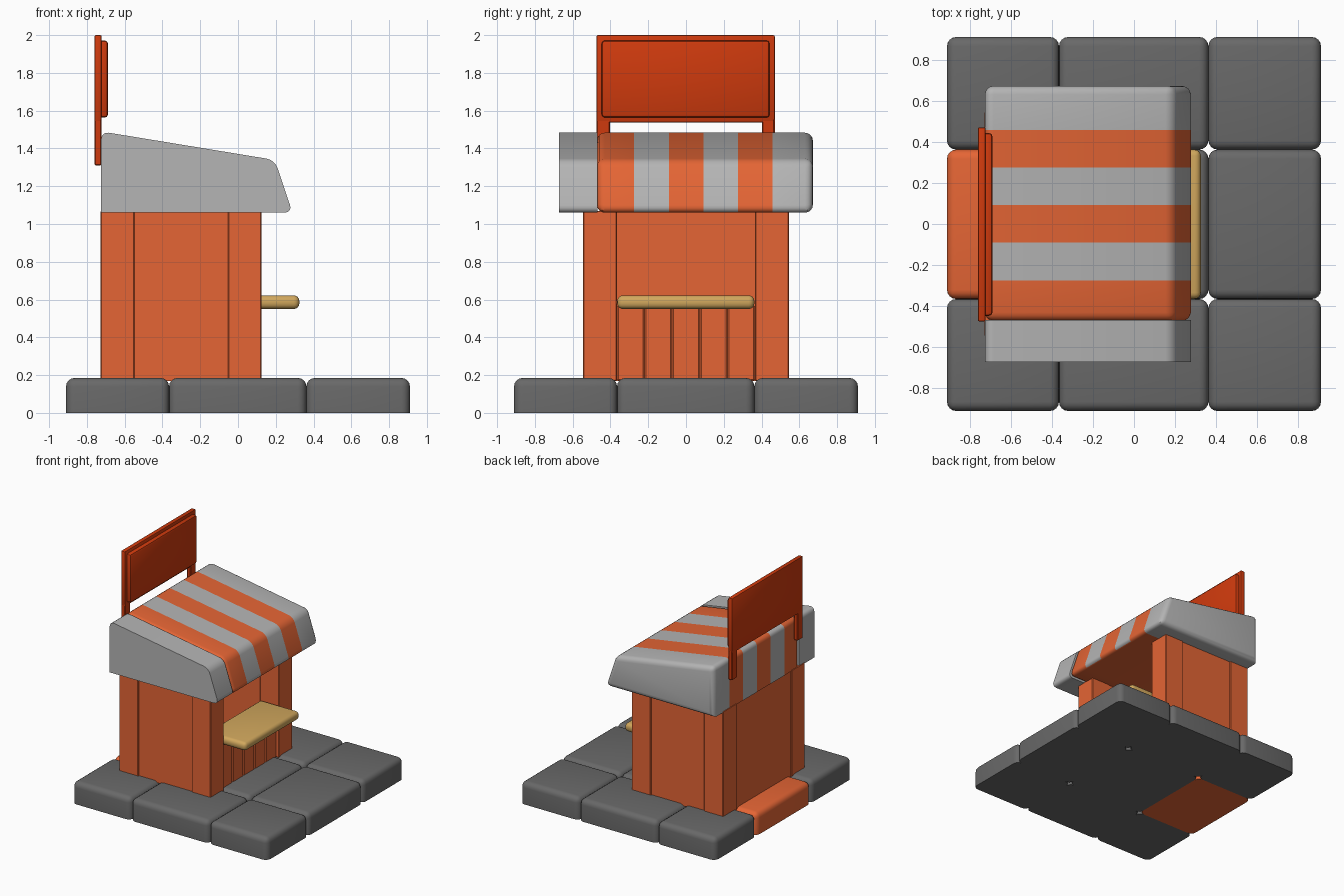
import bpy, bmesh
from mathutils import Vector

if "Cube" in bpy.data.objects:
    bpy.data.objects.remove(bpy.data.objects["Cube"])


def material(name, rgb):
    m = bpy.data.materials.new(name)
    m.diffuse_color = (*rgb, 1)
    m.use_nodes = True
    m.node_tree.nodes["Principled BSDF"].inputs["Base Color"].default_value = m.diffuse_color
    return m


ORANGE = material("orange", (0.78, 0.13, 0.035))
SIGN_RED = material("sign_red", (0.62, 0.042, 0.004))
WOOD = material("wood", (0.64, 0.39, 0.11))
DARK = material("dark_grey", (0.14, 0.14, 0.14))
LIGHT = material("light_grey", (0.46, 0.46, 0.46))


def finish(bm, name, mats):
    bmesh.ops.recalc_face_normals(bm, faces=bm.faces)
    me = bpy.data.meshes.new(name)
    bm.to_mesh(me)
    bm.free()
    for m in mats:
        me.materials.append(m)
    ob = bpy.data.objects.new(name, me)
    bpy.context.collection.objects.link(ob)
    bpy.ops.object.select_all(action='DESELECT')
    ob.select_set(True)
    bpy.context.view_layer.objects.active = ob
    bpy.ops.object.shade_smooth_by_angle(angle=0.6)
    return ob


def box(name, x, y, z, mat, bevel=0, segments=3, flat_bottom=False):
    bm = bmesh.new()
    bmesh.ops.create_cube(bm, size=1)
    for v in bm.verts:
        v.co = Vector([r[0] if c < 0 else r[1] for c, r in zip(v.co, (x, y, z))])
    if bevel:
        edges = [e for e in bm.edges
                 if not (flat_bottom and all(v.co.z < z[0] + 1e-4 for v in e.verts))]
        bmesh.ops.bevel(bm, geom=edges, offset=bevel, segments=segments,
                        profile=0.5, affect='EDGES', clamp_overlap=True)
    return finish(bm, name, [mat])


# Paving: three by three rounded slabs, the one at the rear in orange
cuts = [-0.91, -0.365, 0.362, 0.91]
for i in range(3):
    for j in range(3):
        box(f"paving_slab_{i}_{j}", cuts[i:i + 2], cuts[j:j + 2], (0, 0.185),
            ORANGE if (i, j) == (0, 1) else DARK, 0.045, 4, True)

# Corner posts and side walls
BOTTOM, TOP = 0.17, 1.07
for side, s in (("left", -1), ("right", 1)):
    outer = sorted((s * 0.365, s * 0.545))
    box(f"rear_post_{side}", (-0.728, -0.548), outer, (BOTTOM, TOP), ORANGE, 0.005, 1)
    box(f"front_post_{side}", (-0.052, 0.125), outer, (BOTTOM, TOP), ORANGE, 0.005, 1)
    box(f"side_wall_{side}", (-0.56, -0.04), sorted((s * 0.37, s * 0.535)),
        (BOTTOM, TOP), ORANGE)
box("rear_wall", (-0.718, -0.56), (-0.38, 0.38), (BOTTOM, TOP), ORANGE)

# Vertical planks below the serving counter
for i in range(5):
    y0 = -0.365 + i * 0.146
    box(f"counter_plank_{i}", (-0.03, 0.105), (y0, y0 + 0.146), (BOTTOM, 0.57),
        ORANGE, 0.008, 1)
box("serving_counter", (-0.045, 0.325), (-0.364, 0.362), (0.55, 0.622), WOOD, 0.03, 4)

# Awning: sloping profile extruded along y, then cut into stripes
PROFILE = [(-0.725, 1.06), (-0.725, 1.49), (0.195, 1.339), (0.289, 1.06)]
STRIPES = [-0.275, -0.09, 0.092, 0.275, 0.457]


def awning(name, y0, y1, round_ends, striped):
    bm = bmesh.new()
    face = bm.faces.new([bm.verts.new((x, y0, z)) for x, z in PROFILE])
    ext = bmesh.ops.extrude_face_region(bm, geom=[face])
    for v in ext["geom"]:
        if isinstance(v, bmesh.types.BMVert):
            v.co.y = y1
    edges = []
    for e in bm.edges:
        a, b = (v.co for v in e.verts)
        along = abs(a.y - b.y) > 0.01
        back_bottom = max(a.z, b.z) < 1.07 and max(a.x, b.x) < -0.7
        if (along and not back_bottom) or (not along and round_ends):
            edges.append(e)
    bmesh.ops.bevel(bm, geom=edges, offset=0.042, segments=4, profile=0.5,
                    affect='EDGES', clamp_overlap=True)
    if striped:
        for y in STRIPES:
            bmesh.ops.bisect_plane(bm, geom=bm.verts[:] + bm.edges[:] + bm.faces[:],
                                   plane_co=(0, y, 0), plane_no=(0, 1, 0))
        bmesh.ops.recalc_face_normals(bm, faces=bm.faces)
        for f in bm.faces:
            y = f.calc_center_median().y
            band = sum(y > s for s in STRIPES)
            under = f.normal.z < -0.9
            f.material_index = 1 if (under or band % 2 == 0) and band < 5 else 0
    return finish(bm, name, [LIGHT, ORANGE])


awning("awning_striped", -0.472, 0.672, True, True)
awning("awning_end", -0.672, -0.468, False, False)

# Sign: backing board on two legs with a raised bevelled panel
box("sign_board", (-0.76, -0.722), (-0.474, 0.47), (1.537, 2.0), SIGN_RED, 0.008, 2)
for side, y in (("left", (-0.474, -0.402)), ("right", (0.402, 0.47))):
    box(f"sign_leg_{side}", (-0.76, -0.722), y, (1.31, 1.56), SIGN_RED, 0.006, 1)
box("sign_panel", (-0.74, -0.688), (-0.447, 0.443), (1.563, 1.972), SIGN_RED, 0.018, 2)
